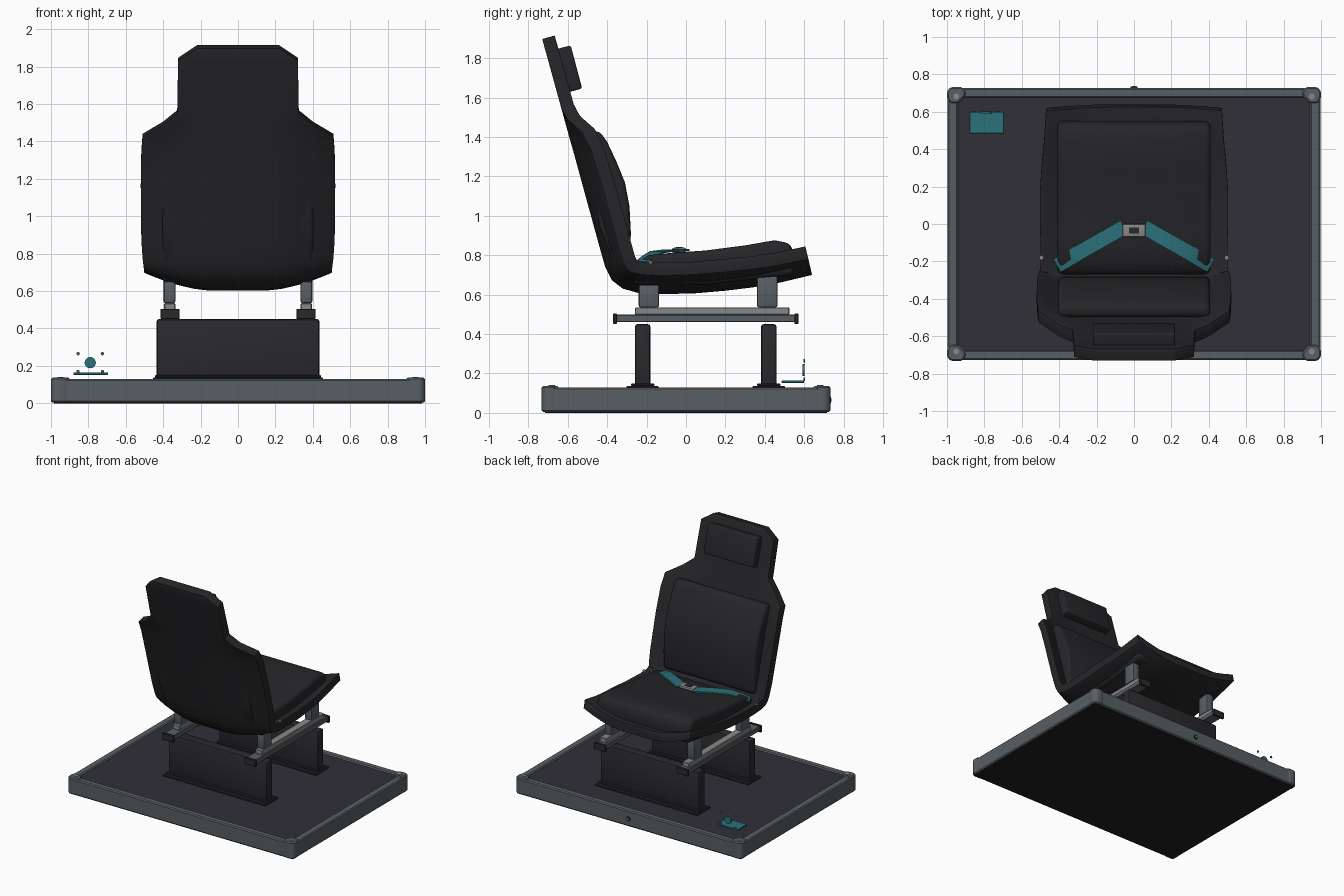
import bpy, bmesh, math
from mathutils import Vector

if "Cube" in bpy.data.objects:
    bpy.data.objects.remove(bpy.data.objects["Cube"])


def mat(name, r, g, b):
    m = bpy.data.materials.new(name)
    m.diffuse_color = (r, g, b, 1)
    m.use_nodes = True
    m.node_tree.nodes["Principled BSDF"].inputs["Base Color"].default_value = m.diffuse_color
    return m


UPHOLSTERY = mat("black upholstery", .019, .019, .022)
FLOOR = mat("dark floor", .030, .029, .039)
PANEL = mat("charcoal panel", .023, .023, .027)
UNDER = mat("underside black", .014, .014, .015)
STEEL = mat("grey steel", .098, .114, .127)
LIGHT = mat("light metal", .25, .25, .25)
TEAL = mat("teal", .024, .171, .195)


def finish(name, bm, material, bevel=0, segs=2, smooth=25):
    bmesh.ops.recalc_face_normals(bm, faces=bm.faces)
    if bevel:
        sharp = [e for e in bm.edges if e.calc_face_angle(0) > .6]
        bmesh.ops.bevel(bm, geom=sharp, offset=bevel, segments=segs, affect='EDGES',
                        profile=.5, clamp_overlap=True)
    me = bpy.data.meshes.new(name)
    bm.to_mesh(me)
    bm.free()
    ob = bpy.data.objects.new(name, me)
    bpy.context.collection.objects.link(ob)
    me.materials.append(material)
    bpy.ops.object.select_all(action='DESELECT')
    ob.select_set(True)
    bpy.context.view_layer.objects.active = ob
    bpy.ops.object.shade_smooth_by_angle(angle=math.radians(smooth))
    return ob


def loft(name, rings, material, bevel=0, segs=2, smooth=25):
    """Skin closed rings of equal length and cap both ends."""
    bm = bmesh.new()
    vs = [[bm.verts.new(p) for p in r] for r in rings]
    n = len(rings[0])
    for a, b in zip(vs, vs[1:]):
        for i in range(n):
            j = (i + 1) % n
            bm.faces.new((a[i], a[j], b[j], b[i]))
    bm.faces.new(vs[0])
    bm.faces.new(vs[-1])
    return finish(name, bm, material, bevel, segs, smooth)


def box(name, x, y, z, material, bevel=0, segs=1):
    ring = [(y[0], z[0]), (y[1], z[0]), (y[1], z[1]), (y[0], z[1])]
    return loft(name, [[(px, a, b) for a, b in ring] for px in x], material, bevel, segs)


def prism(name, w, profile, material, bevel):
    """Side profile (y, z) extruded from -w to w."""
    return loft(name, [[(x, a, b) for a, b in profile] for x in (-w, w)], material, bevel, 3, 35)


def disc(name, c, r, h, axis, material, n=20):
    rings = []
    for s in (-h / 2, h / 2):
        ring = []
        for i in range(n):
            a = 2 * math.pi * i / n
            u, v = r * math.cos(a), r * math.sin(a)
            off = (u, s, v) if axis == 'Y' else (u, v, s)
            ring.append(Vector(c) + Vector(off))
        rings.append(ring)
    return loft(name, rings, material)


# Base platform: floor, underside, edge rails
box("floor_plate", (-.95, .95), (-.69, .69), (.01, .122), FLOOR)
box("underside_plate", (-.985, .985), (-.715, .715), (0, .01), UNDER)
for s in (-1, 1):
    box("long_edge_rail", (-.95, .95), sorted((s * .675, s * .728)), (.004, .13), STEEL, .008)
    box("short_edge_rail", sorted((s * .94, s * .998)), (-.69, .69), (.004, .13), STEEL, .008)
    # Corner blocks with cut inner corner and a screw
    for t in (-1, 1):
        pts = [(1, .67), (1, .71), (.98, .732), (.92, .732), (.90, .71), (.90, .685), (.94, .645), (.98, .645)]
        loft("corner_block", [[(s * a, t * b, z) for a, b in pts] for z in (.004, .137)], STEEL, .008, 1)
        disc("corner_screw", (s * .95, t * .682, .138), .016, .006, 'Z', LIGHT, 12)
disc("rear_edge_socket", (0, .73, .065), .018, .012, 'Y', PANEL)
disc("rear_edge_socket_core", (0, .734, .065), .008, .008, 'Y', LIGHT)

# Pedestal panels with foot plates
for yc in (-.22, .42):
    box("pedestal_panel", (-.435, .435), (yc - .039, yc + .039), (.13, .45), PANEL, .012, 2)
    box("pedestal_foot", (-.455, .455), (yc - .082, yc + .082), (.12, .137), PANEL, .005)
    box("pedestal_collar", (-.445, .445), (yc - .06, yc + .06), (.135, .15), PANEL, .005)

# Slide rails, end caps and seat brackets
for s in (-1, 1):
    def xs(a, b):
        return sorted((s * a, s * b))
    box("lower_slide_rail", xs(.32, .405), (-.36, .56), (.46, .498), STEEL, .004)
    box("upper_slide_rail", xs(.335, .395), (-.26, .525), (.498, .535), LIGHT, .004)
    for y in (-.36, .56):
        box("slide_end_cap", xs(.312, .415), (y - .01, y + .01), (.45, .505), PANEL, .004)
    for yc, top in ((-.188, .65), (.412, .695)):
        box("seat_bracket", xs(.335, .397), (yc - .052, yc + .052), (.535, top), STEEL, .01, 2)

# Seat shell: rows of (y, z, half width, wing lift) from head top to seat lip
rows = [(-.73, 1.897, .22, 0), (-.711, 1.83, .32, 0), (-.634, 1.55, .325, 0),
        (-.616, 1.485, .40, .015), (-.594, 1.405, .51, .07), (-.567, 1.31, .517, .088),
        (-.518, 1.13, .52, .095), (-.441, .85, .517, .095), (-.41, .74, .51, .095),
        (-.375, .672, .505, .095), (-.32, .63, .503, .095), (-.24, .608, .5, .095),
        (-.13, .602, .5, .095), (.05, .607, .503, .095), (.2, .62, .502, .095),
        (.34, .637, .493, .092), (.48, .662, .48, .088), (.64, .70, .47, .083)]
fracs = [-1, -.92, -.8, -.65, -.48, -.3, 0, .3, .48, .65, .8, .92, 1]
rings = []
for i, (y, z, w, lift) in enumerate(rows):
    a, b = rows[max(i - 1, 0)], rows[min(i + 1, len(rows) - 1)]
    d = Vector((b[0] - a[0], b[1] - a[1])).normalized()
    n = Vector((-d.y, d.x))

    def pt(f, thick):
        h = thick + lift * max(0, (abs(f) - .3) / .7) ** 1.6
        return (f * w, y + n.x * h, z + n.y * h)
    rings.append([pt(f, 0) for f in fracs] + [pt(f, .066) for f in reversed(fracs)])
loft("seat_shell", rings, UPHOLSTERY, .012, 2, 35)

# Cushions
prism("seat_cushion", .41, [(.55, .70), (.55, .80), (.53, .86), (.45, .876), (.3, .85), (.1, .824),
                            (-.08, .812), (-.19, .80), (-.27, .75), (-.27, .65), (.1, .65)],
      UPHOLSTERY, .03)
prism("back_cushion", .405, [(-.50, 1.42), (-.44, 1.432), (-.40, 1.375), (-.355, 1.28), (-.31, 1.17),
                             (-.287, 1.05), (-.28, .92), (-.282, .78), (-.36, .74), (-.44, .95)],
      UPHOLSTERY, .025)
prism("headrest_cushion", .22, [(-.66, 1.845), (-.585, 1.865), (-.527, 1.646), (-.60, 1.626)],
      UPHOLSTERY, .012)

# Lap belt: a strap each side and the buckle
for s in (-1, 1):
    side = Vector((s * .5, .86, 0)) * -.04
    path = [(.412, -.222, .764), (.355, -.19, .79), (.285, -.148, .816), (.17, -.083, .824), (.052, -.016, .826)]
    rings = []
    for x, y, z in path:
        c, up = Vector((s * x, y, z)), Vector((0, 0, .005))
        sd = Vector((s * .02, .035, 0))
        sd = Vector((sd.x, sd.y, 0))
        rings.append([c - sd - up, c + sd - up, c + sd + up, c - sd + up])
    loft("belt_strap", rings, TEAL)
    disc("belt_anchor", (s * .495, -.18, .765), .012, .012, 'Z', LIGHT, 12)
box("buckle", (-.062, .062), (-.07, .0), (.815, .838), LIGHT, .008, 2)
box("buckle_button", (-.028, .028), (-.052, -.018), (.835, .842), PANEL, .002)

# Small pedal-like bracket on the floor
box("bracket_plate", (-.88, -.695), (.485, .6), (.152, .164), TEAL, .002)
disc("bracket_knob", (-.79, .596, .217), .03, .012, 'Y', TEAL)
for x in (-.855, -.725):
    for z in (.17, .265):
        disc("bracket_screw", (x, .6, z), .009, .008, 'Y', STEEL, 10)
